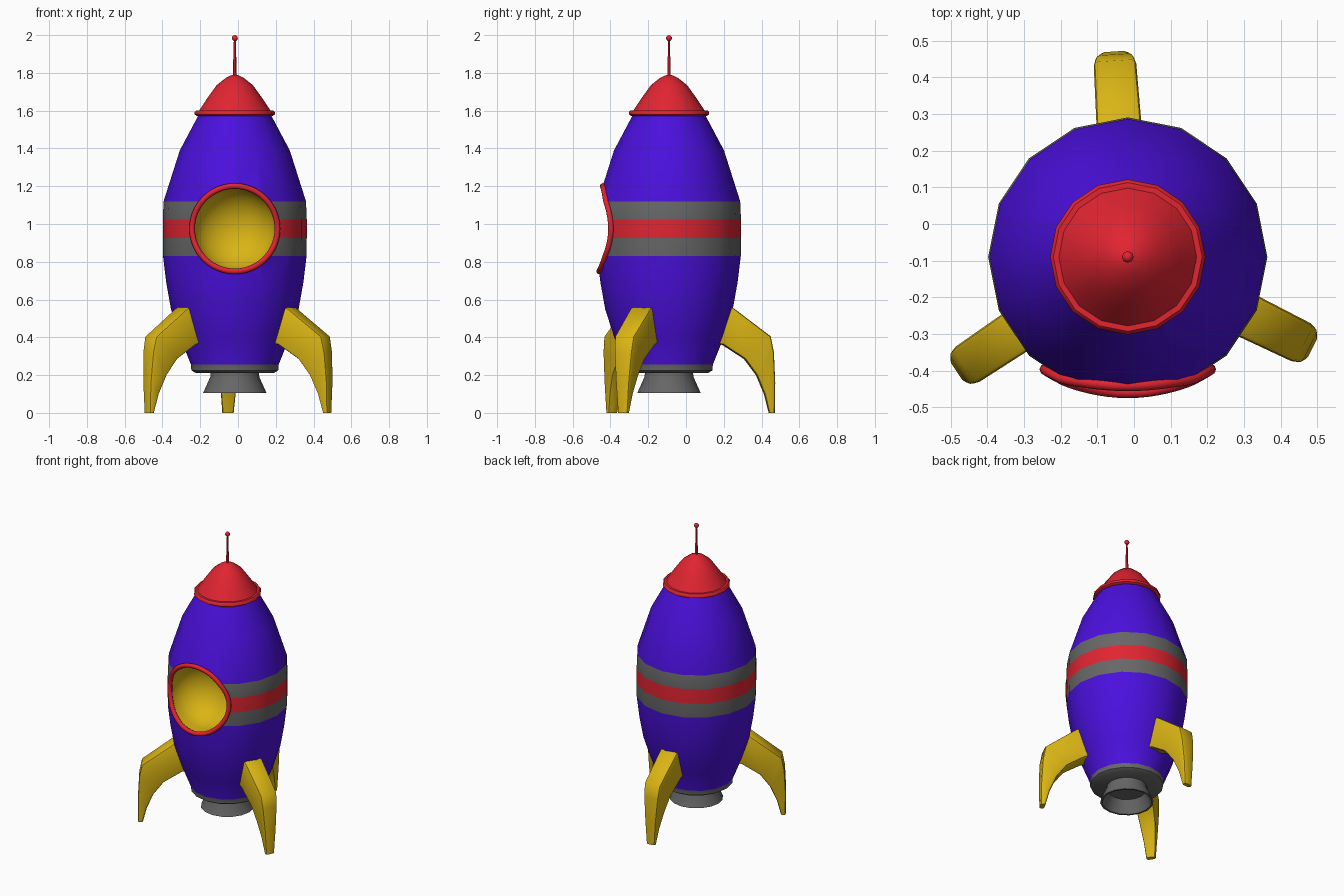
import bpy, bmesh, math
from mathutils import Matrix, Vector

if "Cube" in bpy.data.objects:
    bpy.data.objects.remove(bpy.data.objects["Cube"])

AX, AY = -0.017, -0.09          # rocket axis
WIN_Z, WIN_R = 0.975, 0.226     # porthole centre height and ring radius


def material(name, rgb):
    m = bpy.data.materials.new(name)
    m.diffuse_color = (*rgb, 1)
    m.use_nodes = True
    m.node_tree.nodes["Principled BSDF"].inputs["Base Color"].default_value = m.diffuse_color
    return m


PURPLE = material("purple", (0.07, 0.005, 0.72))
RED = material("red", (0.75, 0.018, 0.031))
YELLOW = material("yellow", (0.70, 0.46, 0.007))
GREY = material("grey", (0.135, 0.135, 0.135))


def finish(bm, name, mats, loc=(AX, AY, 0), angle=45):
    bmesh.ops.remove_doubles(bm, verts=bm.verts, dist=1e-5)
    bmesh.ops.recalc_face_normals(bm, faces=bm.faces)
    me = bpy.data.meshes.new(name)
    bm.to_mesh(me)
    bm.free()
    for m in mats:
        me.materials.append(m)
    me.shade_smooth()
    me.set_sharp_from_angle(angle=math.radians(angle))
    ob = bpy.data.objects.new(name, me)
    ob.location = loc
    bpy.context.collection.objects.link(ob)
    return ob


def skin(bm, rings, closed=False):
    """Join successive rings of points with quads."""
    vs = [[bm.verts.new(p) for p in r] for r in rings]
    n = len(vs[0])
    pairs = list(zip(vs, vs[1:])) + ([(vs[-1], vs[0])] if closed else [])
    for a, b in pairs:
        for i in range(n):
            j = (i + 1) % n
            bm.faces.new((a[i], a[j], b[j], b[i]))
    return vs


def lathe_bm(profile, n):
    bm = bmesh.new()
    skin(bm, [[(r * math.cos(k * math.tau / n), r * math.sin(k * math.tau / n), z)
               for k in range(n)] for r, z in profile])
    bmesh.ops.dissolve_degenerate(bm, edges=bm.edges, dist=1e-6)
    return bm


def lathe(name, profile, mat, n=16, angle=45):
    return finish(lathe_bm(profile, n), name, [mat], angle=angle)


# Hull with painted bands
HULL = [(0.205, 0.21), (0.23, 0.225), (0.232, 0.255), (0.29, 0.40), (0.338, 0.55),
        (0.363, 0.69), (0.38, 0.83), (0.381, 0.925), (0.381, 1.025), (0.377, 1.12),
        (0.291, 1.39), (0.19, 1.58)]
bm = lathe_bm([(0, 0.21)] + HULL + [(0, 1.58)], 16)
for f in bm.faces:
    z = f.calc_center_median().z
    if 0.925 < z < 1.025:
        f.material_index = 1
    elif z < 0.25 or 0.83 < z < 1.12:
        f.material_index = 3
ALL = [PURPLE, RED, YELLOW, GREY]
hull = finish(bm, "hull", ALL)

# Porthole recess: bowl cutter pointing forwards
bowl = [(0.222 * math.sin(a), 0.29 - 0.2 * math.cos(a))
        for a in [i * math.pi / 20 for i in range(11)]]
bm = lathe_bm(bowl + [(0.222, 0.6), (0, 0.6)], 40)
bm.transform(Matrix.Translation((0, 0, WIN_Z)) @ Matrix.Rotation(math.pi / 2, 4, 'X'))
for f in bm.faces:
    f.material_index = 2
cutter = finish(bm, "porthole_cutter", ALL)
cutter.hide_render = True
mod = hull.modifiers.new("porthole", 'BOOLEAN')
mod.operation = 'DIFFERENCE'
mod.solver = 'EXACT'
mod.object = cutter
bpy.context.view_layer.update()
cut = bpy.data.meshes.new_from_object(
    hull.evaluated_get(bpy.context.evaluated_depsgraph_get()))
hull.modifiers.clear()
hull.data = cut
bpy.data.objects.remove(cutter)
cut.shade_smooth()
cut.set_sharp_from_angle(angle=math.radians(45))


def hull_radius(z):
    for (r0, z0), (r1, z1) in zip(HULL, HULL[1:]):
        if z0 <= z <= z1:
            return r0 + (r1 - r0) * (z - z0) / (z1 - z0)


# Porthole ring: tube that follows the hull surface
rings = []
for i in range(48):
    t = i * math.tau / 48
    x, z = WIN_R * math.cos(t), WIN_Z + WIN_R * math.sin(t)
    c = Vector((x, -math.sqrt(hull_radius(z) ** 2 - x * x), z))
    radial = Vector((math.cos(t), 0, math.sin(t)))
    rings.append([c + 0.015 * (math.cos(a) * radial + math.sin(a) * Vector((0, 1, 0)))
                  for a in [k * math.tau / 8 for k in range(8)]])
bm = bmesh.new()
skin(bm, rings, closed=True)
finish(bm, "porthole_ring", [RED], angle=60)

# Nose cone with rolled rim
lathe("nose_cone", [(0, 1.572), (0.20, 1.572), (0.212, 1.58), (0.212, 1.593), (0.203, 1.602),
                    (0.188, 1.602), (0.145, 1.667), (0.096, 1.735), (0.048, 1.773),
                    (0.02, 1.787), (0, 1.79)], RED)

# Antenna and its tip ball
lathe("antenna", [(0, 1.77), (0.011, 1.77), (0.005, 1.98), (0, 1.98)], RED, 6)
lathe("antenna_ball", [(0.016 * math.sin(a), 1.984 - 0.016 * math.cos(a))
                       for a in [i * math.pi / 6 for i in range(7)]], RED, 8, 80)

# Hollow engine nozzle
lathe("nozzle", [(0.11, 0.215), (0.127, 0.215), (0.13, 0.19), (0.168, 0.105), (0.155, 0.105),
                 (0.118, 0.19), (0, 0.195)], GREY)

# Three swept fins: (outer r, outer z, inner r, inner z, half width) from root to tip
FIN = [(0.24, 0.56, 0.20, 0.38, 0.062), (0.336, 0.557, 0.285, 0.36, 0.062),
       (0.537, 0.405, 0.40, 0.285, 0.058), (0.554, 0.32, 0.463, 0.20, 0.052),
       (0.562, 0.16, 0.505, 0.10, 0.040), (0.560, 0.0, 0.530, 0.0, 0.030)]
for i, name in enumerate(("back_fin", "left_fin", "right_fin")):
    bm = bmesh.new()
    vs = skin(bm, [[(-w, ro, zo), (w, ro, zo), (w, ri, zi), (-w, ri, zi)]
                   for ro, zo, ri, zi, w in FIN])
    bm.faces.new(vs[0])
    bm.faces.new(vs[-1])
    # round only the four long edges
    long_edges = [bm.edges.get((a[k], b[k])) for a, b in zip(vs, vs[1:]) for k in range(4)]
    bmesh.ops.bevel(bm, geom=long_edges, offset=0.013, segments=2, profile=0.5,
                    affect='EDGES', clamp_overlap=True)
    bm.transform(Matrix.Rotation(math.radians(3.8 + 120 * i), 4, 'Z'))
    finish(bm, name, [YELLOW], angle=40)
